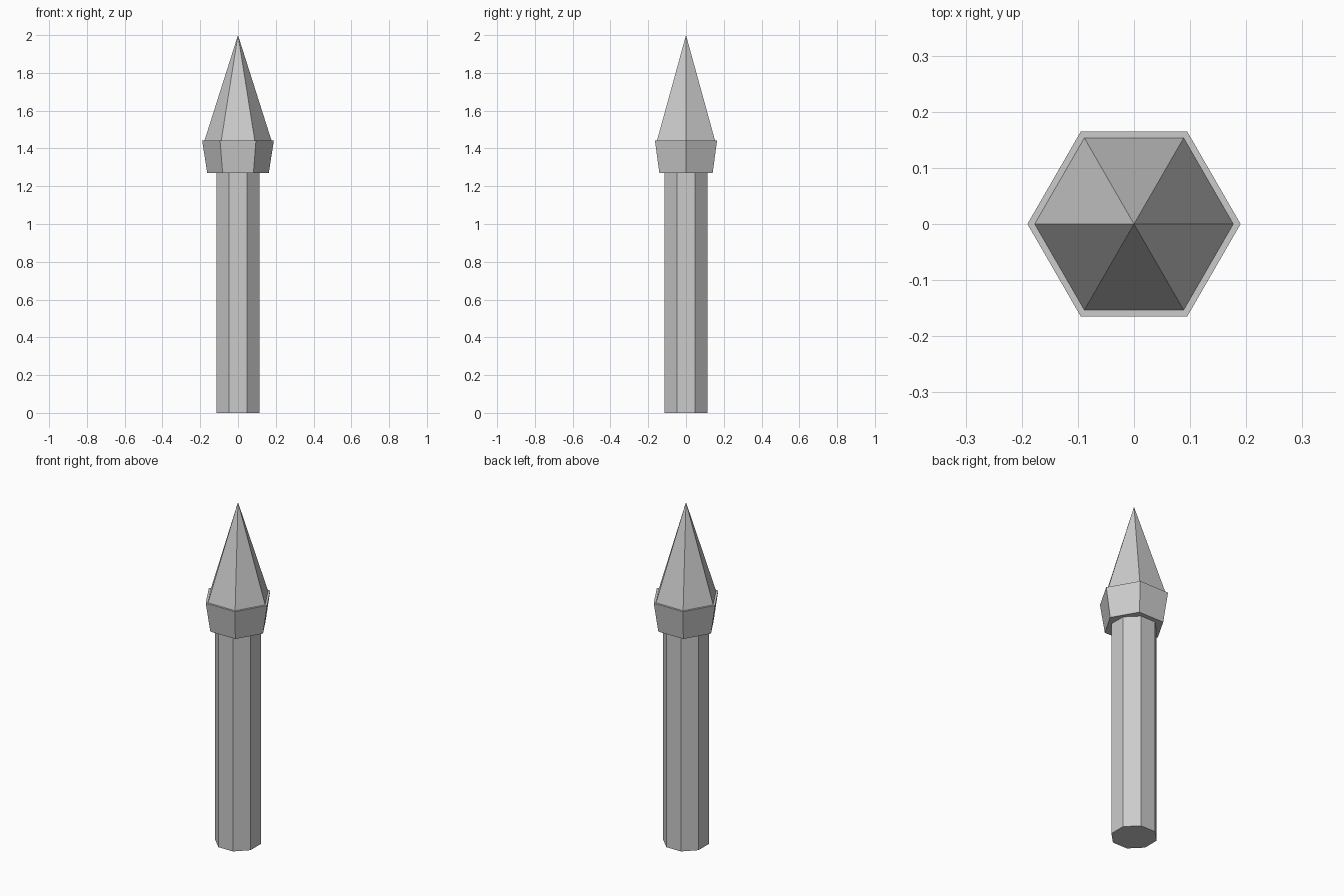
import bpy
import math

if "Cube" in bpy.data.objects:
    bpy.data.objects.remove(bpy.data.objects["Cube"])

steel = bpy.data.materials.new("light_grey")
steel.diffuse_color = (0.6, 0.6, 0.6, 1.0)
steel.use_nodes = True
steel.node_tree.nodes["Principled BSDF"].inputs["Base Color"].default_value = steel.diffuse_color


def frustum(name, sides, r_bottom, r_top, z0, z1, turn=0.0):
    """Flat-shaded tapered prism with a corner on +x, turned about z."""
    verts = []
    for r, z in ((r_bottom, z0), (r_top, z1)):
        if r == 0:
            verts.append((0, 0, z))
            continue
        for i in range(sides):
            a = turn + math.tau * i / sides
            verts.append((r * math.cos(a), r * math.sin(a), z))
    faces = [tuple(reversed(range(sides)))]
    for i in range(sides):
        j = (i + 1) % sides
        if r_top == 0:
            faces.append((i, j, sides))
        else:
            faces.append((i, j, sides + j, sides + i))
    if r_top:
        faces.append(tuple(range(sides, 2 * sides)))
    mesh = bpy.data.meshes.new(name)
    mesh.from_pydata(verts, [], faces)
    mesh.materials.append(steel)
    obj = bpy.data.objects.new(name, mesh)
    bpy.context.collection.objects.link(obj)
    return obj


# Eight-sided shaft, flat sides facing the axes
shaft_r = 0.115 / math.cos(math.pi / 8)
frustum("shaft", 8, shaft_r, shaft_r, 0.0, 1.28, math.pi / 8)

# Six-sided collar flaring upward
frustum("collar", 6, 0.163, 0.19, 1.27, 1.443)

# Six-sided pointed tip, leaving a narrow ledge on the collar
frustum("tip", 6, 0.177, 0.0, 1.443, 2.0)
